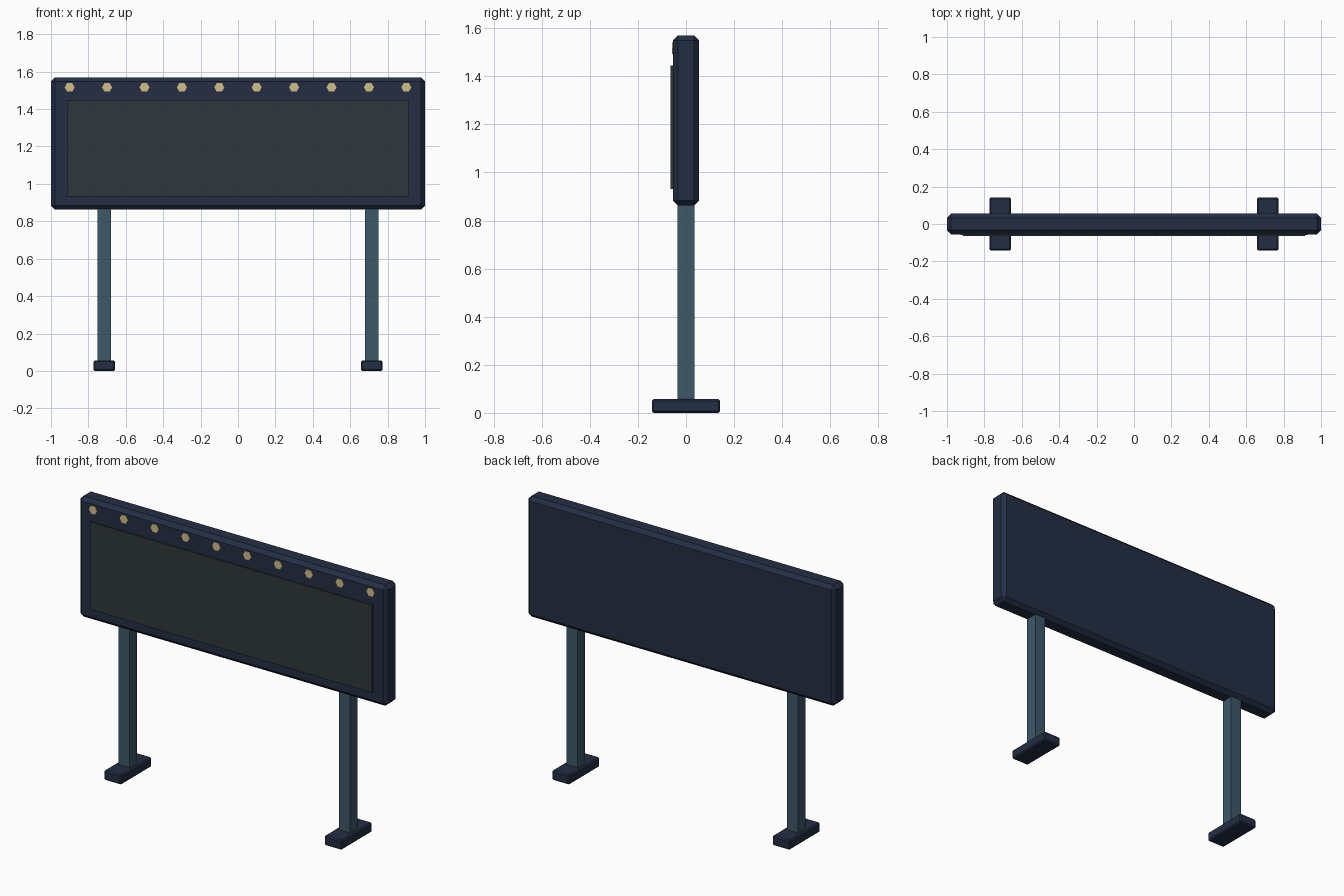
import bpy, bmesh, math
from mathutils import Matrix

cube = bpy.data.objects.get("Cube")
if cube:
    bpy.data.objects.remove(cube, do_unlink=True)


def material(name, rgb):
    m = bpy.data.materials.new(name)
    m.use_nodes = True
    m.diffuse_color = (*rgb, 1)
    m.node_tree.nodes["Principled BSDF"].inputs["Base Color"].default_value = (*rgb, 1)
    return m


navy = material("navy", (0.017, 0.027, 0.057))
charcoal = material("charcoal", (0.028, 0.037, 0.043))
steel = material("steel_blue", (0.047, 0.098, 0.138))
cream = material("warm_cream", (0.63, 0.51, 0.25))


def finish(name, bm, mat):
    mesh = bpy.data.meshes.new(name)
    bm.to_mesh(mesh)
    bm.free()
    mesh.materials.append(mat)
    obj = bpy.data.objects.new(name, mesh)
    bpy.context.collection.objects.link(obj)
    return obj


def box(name, low, high, mat, bevel=0):
    bm = bmesh.new()
    size = [h - l for l, h in zip(low, high)]
    mid = [(h + l) / 2 for l, h in zip(low, high)]
    bmesh.ops.create_cube(bm, size=1, matrix=Matrix.Translation(mid) @ Matrix.Diagonal((*size, 1)))
    obj = finish(name, bm, mat)
    if bevel:
        mod = obj.modifiers.new("chamfer", "BEVEL")
        mod.width = bevel
        mod.segments = 1
    return obj


# Sign board and its raised display panel
box("sign_board", (-1, -0.055, 0.862), (1, 0.055, 1.57), navy, 0.022)
box("display_panel", (-0.915, -0.064, 0.932), (0.915, -0.04, 1.445), charcoal)

# Row of small six-sided bulbs along the top edge
for i in range(10):
    bm = bmesh.new()
    place = (Matrix.Translation((-0.9 + 0.2 * i, -0.053, 1.516))
             @ Matrix.Rotation(math.pi / 2, 4, "X") @ Matrix.Rotation(math.pi / 6, 4, "Z"))
    bmesh.ops.create_cone(bm, cap_ends=True, segments=6, radius1=0.027,
                          radius2=0.027, depth=0.01, matrix=place)
    finish(f"bulb_{i + 1}", bm, cream)

# Posts and feet on both sides
for side, s in (("left", 1), ("right", -1)):
    x = 0.715 * s
    box(f"{side}_post", (x - 0.036, -0.036, 0.03), (x + 0.036, 0.036, 0.9), steel)
    box(f"{side}_foot", (x - 0.057, -0.142, 0), (x + 0.057, 0.142, 0.057), navy, 0.007)
